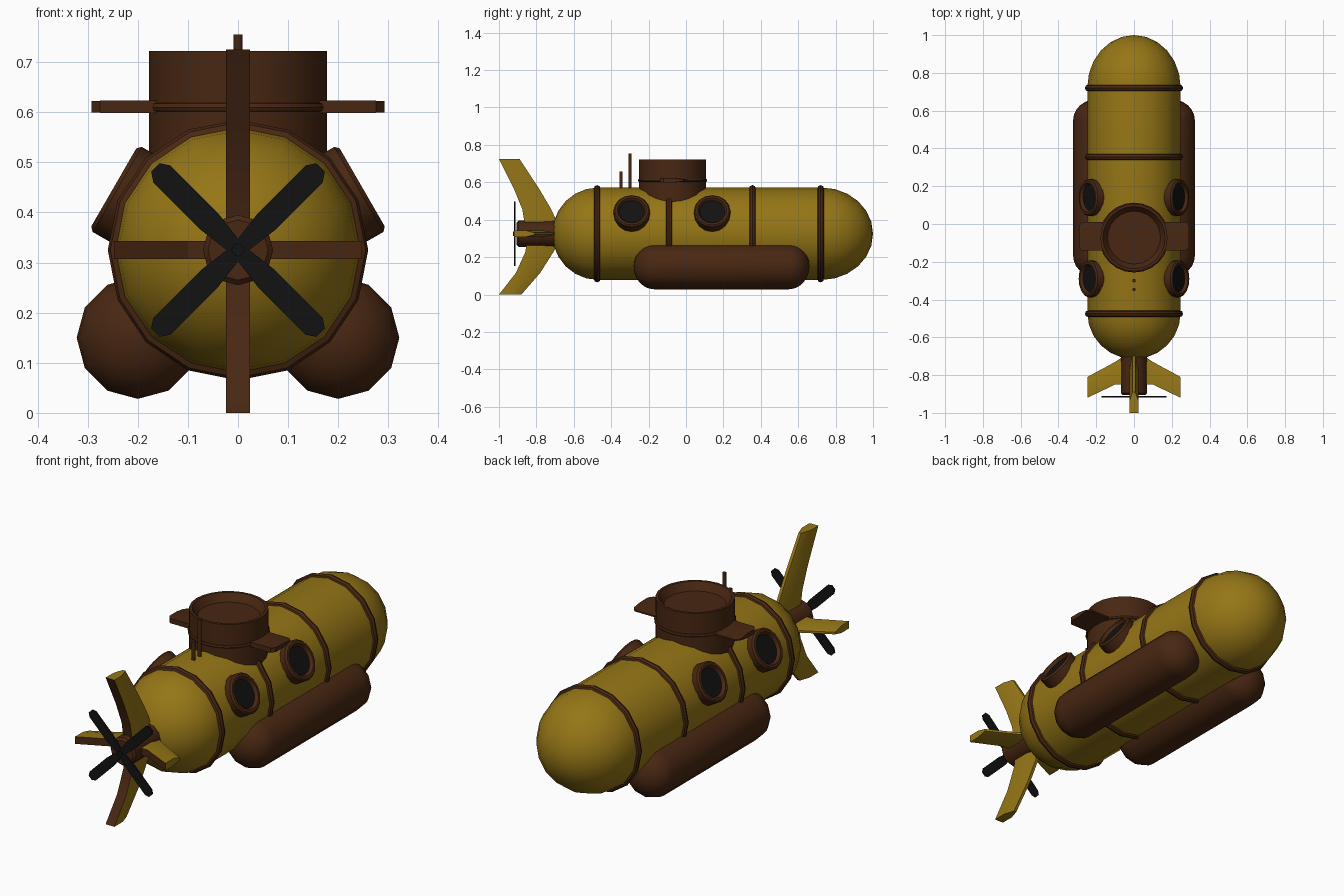
import bpy, bmesh, math
from mathutils import Matrix, Vector

if "Cube" in bpy.data.objects:
    bpy.data.objects.remove(bpy.data.objects["Cube"])

def mat(name, c):
    m = bpy.data.materials.new(name)
    m.diffuse_color = (*c, 1)
    m.use_nodes = True
    m.node_tree.nodes["Principled BSDF"].inputs["Base Color"].default_value = m.diffuse_color
    return m

YELLOW = mat("yellow_paint", (0.30, 0.18, 0.008))
BROWN = mat("brown_metal", (0.065, 0.02, 0.006))
BLACK = mat("black_glass", (0.006, 0.006, 0.006))
AX = 0.325  # height of the hull axis
ALONG_Y = Matrix.Rotation(-math.pi / 2, 4, 'X')

def finish(name, bm, mats, angle=40):
    bmesh.ops.remove_doubles(bm, verts=bm.verts, dist=1e-5)
    bmesh.ops.recalc_face_normals(bm, faces=bm.faces)
    me = bpy.data.meshes.new(name)
    bm.to_mesh(me)
    bm.free()
    for m in mats:
        me.materials.append(m)
    ob = bpy.data.objects.new(name, me)
    bpy.context.collection.objects.link(ob)
    bpy.ops.object.select_all(action='DESELECT')
    ob.select_set(True)
    bpy.context.view_layer.objects.active = ob
    if angle:
        bpy.ops.object.shade_smooth_by_angle(angle=math.radians(angle))
    return ob

def lathe(name, profile, n, m, matrix, closed=False):
    """Revolve (radius, height) points about local z."""
    bm = bmesh.new()
    rows = [[bm.verts.new(matrix @ Vector((r * math.cos(2 * math.pi * i / n),
                                           r * math.sin(2 * math.pi * i / n), h)))
             for i in range(n)] for r, h in profile]
    pairs = list(zip(rows, rows[1:])) + ([(rows[-1], rows[0])] if closed else [])
    for a, b in pairs:
        for i in range(n):
            j = (i + 1) % n
            bm.faces.new((a[i], a[j], b[j], b[i]))
    return finish(name, bm, [m])

def capsule(r, y0, y1, c0, c1, steps=6):
    """Profile of a cylinder with rounded ends of length c0 and c1."""
    q = [math.pi / 2 * i / steps for i in range(steps + 1)]
    return ([(r * math.sin(a), y0 + c0 - c0 * math.cos(a)) for a in q] +
            [(r * math.cos(a), y1 - c1 + c1 * math.sin(a)) for a in q])

def tube_ring(R, t, h=0, n=8):
    return [(R + t * math.cos(2 * math.pi * i / n), h + t * math.sin(2 * math.pi * i / n))
            for i in range(n)]

def at(x, y, z):
    return Matrix.Translation((x, y, z))

# hull and its bands
lathe("hull", capsule(0.247, -0.715, 1.0, 0.245, 0.275), 16, YELLOW, at(0, 0, AX) @ ALONG_Y)
for i, y in enumerate((-0.475, -0.09, 0.355, 0.72)):
    lathe(f"hull_band_{i}", tube_ring(0.242, 0.018), 16, BROWN, at(0, y, AX) @ ALONG_Y, True)

# ballast tanks and portholes on both sides
for s, side in ((-1, "left"), (1, "right")):
    lathe(f"ballast_tank_{side}", capsule(0.122, -0.28, 0.66, 0.11, 0.11), 12, BROWN,
          at(s * 0.2, 0, 0.15) @ ALONG_Y)
    n = Vector((s * math.cos(math.pi / 6), 0, 0.5))
    for k, y in enumerate((-0.29, 0.14)):
        M = at(s * 0.248, y, 0.45) @ n.to_track_quat('Z', 'Y').to_matrix().to_4x4()
        lathe(f"porthole_rim_{side}_{k}",
              [(0.098, -0.09), (0.098, -0.008), (0.09, 0), (0.078, 0), (0.068, -0.012), (0.068, -0.09)],
              16, BROWN, M, True)
        lathe(f"porthole_glass_{side}_{k}", [(0, -0.015), (0.069, -0.015), (0.069, -0.022), (0, -0.022)],
              16, BLACK, M)

# conning tower with recessed top, band and periscopes
T = at(0, -0.072, 0)
lathe("tower", [(0, 0.45), (0.178, 0.45), (0.178, 0.722), (0.165, 0.722), (0.14, 0.685), (0, 0.685)],
      24, BROWN, T)
lathe("tower_band", tube_ring(0.175, 0.01, 0.61), 24, BROWN, T, True)
for i, (y, top) in enumerate(((-0.30, 0.755), (-0.347, 0.658))):
    lathe(f"periscope_{i}", [(0, 0.52), (0.009, 0.52), (0.009, top), (0, top)], 10, BROWN, at(0, y, 0))

def loft(name, stations, mats, place, angle=25):
    """Fin from (span, lead y, trail y, half thickness); place maps span, thickness to world."""
    bm = bmesh.new()
    rows = []
    for r, ld, tr, t in stations:
        mid = tr + (ld - tr) * 0.55
        rows.append([bm.verts.new(place(r, w, y)) for w, y in
                     ((-t, tr), (t, tr), (t, mid), (t * 0.3, ld), (-t * 0.3, ld), (-t, mid))])
    for a, b in zip(rows, rows[1:]):
        for i in range(6):
            f = bm.faces.new((a[i], a[(i + 1) % 6], b[(i + 1) % 6], b[i]))
            f.material_index = 1 if i == 0 and len(mats) > 1 else 0  # trailing edge
    bm.faces.new(rows[0])
    bm.faces.new(rows[-1])
    return finish(name, bm, mats, angle)

# tower planes
for s, side in ((-1, "left"), (1, "right")):
    loft(f"tower_plane_{side}", [(0.1, 0.01, -0.14, 0.012), (0.275, 0.01, -0.14, 0.012),
                                 (0.292, -0.01, -0.12, 0.011)],
         [BROWN], lambda r, w, y: (s * r, y, 0.611 + w))

# tail fins
FM = [YELLOW, BROWN]
loft("tail_fin_top", [(0.04, -0.68, -0.86, 0.024), (0.13, -0.72, -0.875, 0.024),
                      (0.24, -0.785, -0.92, 0.024), (0.4, -0.89, -1.0, 0.024)],
     FM, lambda r, w, y: (w, y, AX + r))
loft("tail_fin_bottom", [(0.04, -0.68, -0.85, 0.024), (0.10, -0.71, -0.86, 0.024),
                         (0.21, -0.78, -0.91, 0.024), (0.325, -0.88, -1.0, 0.024)],
     FM, lambda r, w, y: (w, y, AX - r))
for s, side in ((-1, "left"), (1, "right")):
    loft(f"tail_fin_{side}", [(0.04, -0.69, -0.85, 0.018), (0.10, -0.73, -0.85, 0.018),
                              (0.247, -0.81, -0.92, 0.018)],
         FM, lambda r, w, y: (s * r, y, AX + w))

# propeller housing, shaft and blades
lathe("propeller_housing", [(0, -0.905), (0.06, -0.905), (0.07, -0.895), (0.07, -0.68), (0, -0.68)],
      12, BROWN, at(0, 0, AX) @ ALONG_Y)
lathe("propeller_shaft", [(0, -0.925), (0.013, -0.925), (0.013, -0.89), (0, -0.89)],
      12, BLACK, at(0, 0, AX) @ ALONG_Y)
for k in range(4):
    bm = bmesh.new()
    R = Matrix.Rotation(math.pi / 4 + k * math.pi / 2, 4, 'Y')
    pts = [(0, -0.014), (0.08, -0.024), (0.215, -0.024), (0.233, -0.012),
           (0.233, 0.012), (0.215, 0.024), (0.08, 0.024), (0, 0.014)]
    f = bm.faces.new([bm.verts.new(at(0, -0.919, AX) @ R @ Vector((x, 0, z))) for x, z in pts])
    ext = bmesh.ops.extrude_face_region(bm, geom=[f])
    bmesh.ops.translate(bm, vec=(0, 0.008, 0),
                        verts=[v for v in ext["geom"] if isinstance(v, bmesh.types.BMVert)])
    finish(f"propeller_blade_{k}", bm, [BLACK], 0)
